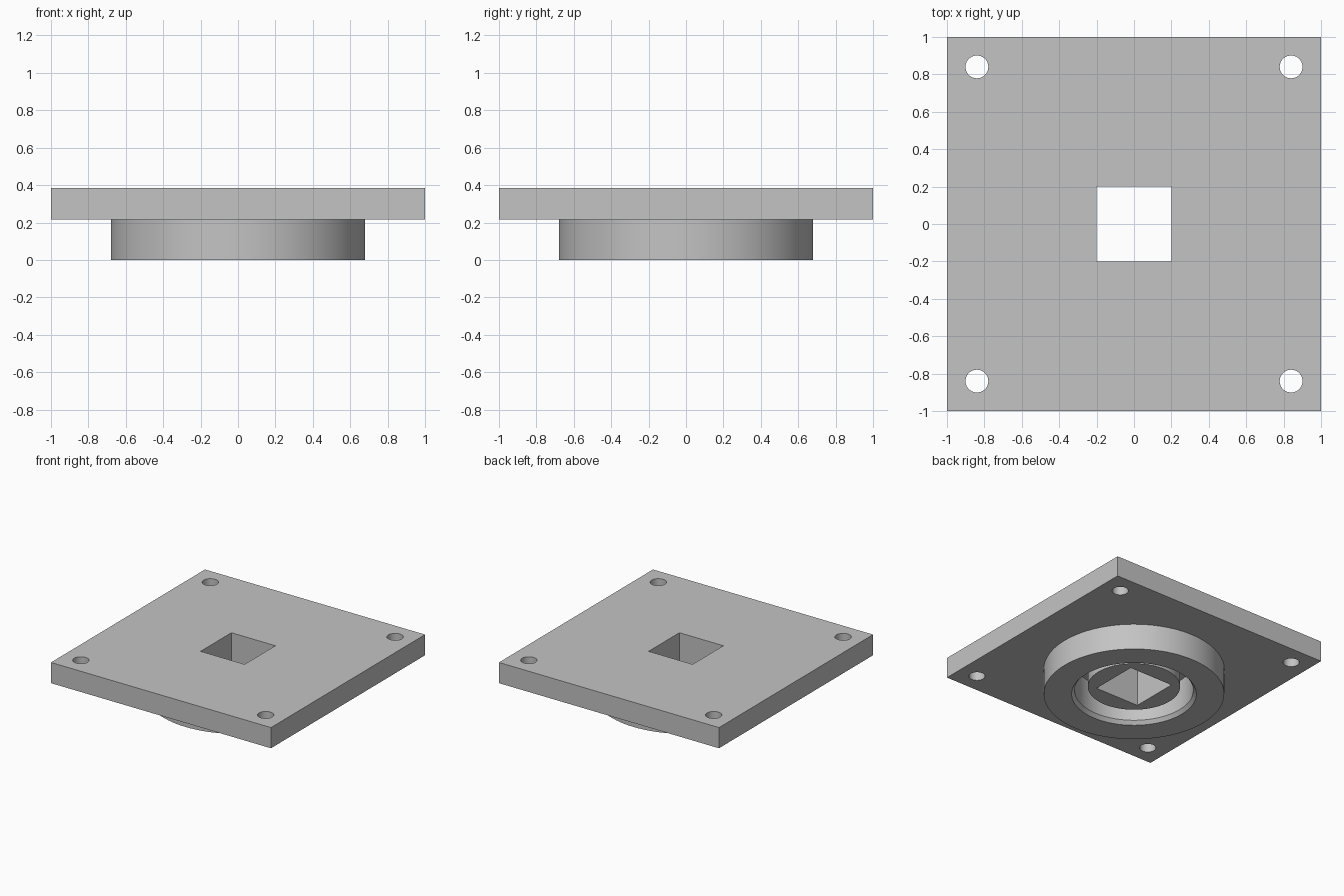
import bpy, bmesh, math
from mathutils import Matrix, Vector

if "Cube" in bpy.data.objects:
    bpy.data.objects.remove(bpy.data.objects["Cube"], do_unlink=True)

SEGMENTS = 96
PLATE_BOTTOM, PLATE_TOP = 0.215, 0.385

grey = bpy.data.materials.new("plain grey")
grey.use_nodes = True
colour = (0.55, 0.55, 0.55, 1)
grey.diffuse_color = colour
grey.node_tree.nodes["Principled BSDF"].inputs["Base Color"].default_value = colour


def finish(name, bm):
    bmesh.ops.recalc_face_normals(bm, faces=bm.faces)
    mesh = bpy.data.meshes.new(name)
    bm.to_mesh(mesh)
    bm.free()
    mesh.materials.append(grey)
    obj = bpy.data.objects.new(name, mesh)
    bpy.context.collection.objects.link(obj)
    return obj


def box(name, half, bottom, top):
    bm = bmesh.new()
    size = Matrix.Diagonal((2 * half, 2 * half, top - bottom, 1))
    place = Matrix.Translation((0, 0, (bottom + top) / 2))
    bmesh.ops.create_cube(bm, size=1, matrix=place @ size)
    return finish(name, bm)


def cylinder(name, radius, bottom, top, x=0, y=0, segments=SEGMENTS):
    bm = bmesh.new()
    bmesh.ops.create_cone(bm, cap_ends=True, segments=segments, radius1=radius,
                          radius2=radius, depth=top - bottom,
                          matrix=Matrix.Translation((x, y, (bottom + top) / 2)))
    return finish(name, bm)


def lathe(name, profile):
    bm = bmesh.new()
    verts = [bm.verts.new((r, 0, z)) for r, z in profile]
    edges = [bm.edges.new(pair) for pair in zip(verts, verts[1:])]
    bmesh.ops.spin(bm, geom=verts + edges, cent=Vector(), axis=(0, 0, 1),
                   angle=math.tau, steps=SEGMENTS, use_duplicate=False)
    bmesh.ops.remove_doubles(bm, verts=bm.verts, dist=0.0001)
    return finish(name, bm)


def combine(target, other, operation):
    other.hide_render = True
    mod = target.modifiers.new(other.name, 'BOOLEAN')
    mod.operation = operation
    mod.solver = 'EXACT'
    mod.object = other
    bpy.context.view_layer.objects.active = target
    bpy.ops.object.modifier_apply(modifier=mod.name)
    bpy.data.objects.remove(other, do_unlink=True)


# Square plate with a round collar underneath
plate = box("mounting_plate", 1, PLATE_BOTTOM, PLATE_TOP)
combine(plate, cylinder("collar", 0.68, 0, 0.3), 'UNION')

# Ring groove with a chamfered mouth, leaving a recessed hub in the middle
groove = lathe("groove_cutter", [(0, -0.03), (0.493, -0.03), (0.447, 0.03), (0.447, 0.28),
                                 (0.348, 0.28), (0.348, 0.065), (0, 0.065)])
combine(plate, groove, 'DIFFERENCE')

# Square hole through the hub
combine(plate, box("square_cutter", 0.2, -0.1, 0.5), 'DIFFERENCE')

# Corner screw holes
for x in (-0.84, 0.84):
    for y in (-0.84, 0.84):
        combine(plate, cylinder("screw_cutter", 0.061, 0.1, 0.5, x, y, 48), 'DIFFERENCE')

# Smooth round walls, sharp rims
bpy.ops.object.select_all(action='DESELECT')
plate.select_set(True)
bpy.context.view_layer.objects.active = plate
bpy.ops.object.shade_smooth_by_angle(angle=math.radians(25))
